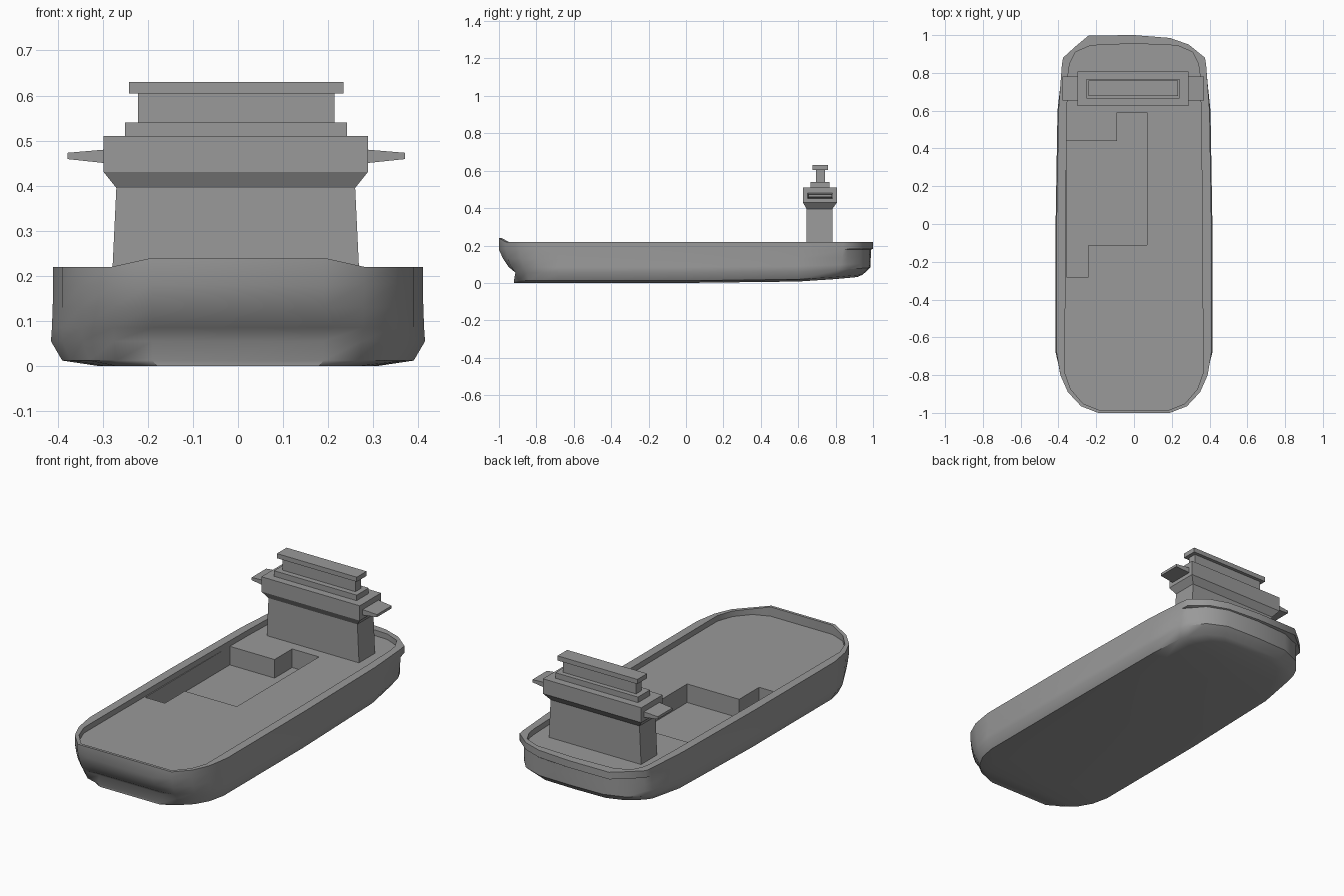
import bpy, bmesh

if "Cube" in bpy.data.objects:
    bpy.data.objects.remove(bpy.data.objects["Cube"])

# Dark grey paint shared by every part
paint = bpy.data.materials.new("dark_grey")
paint.diffuse_color = (.32, .32, .32, 1)
paint.use_nodes = True
paint.node_tree.nodes["Principled BSDF"].inputs["Base Color"].default_value = paint.diffuse_color


def make_object(name, bm):
    bmesh.ops.recalc_face_normals(bm, faces=bm.faces[:])
    mesh = bpy.data.meshes.new(name)
    bm.to_mesh(mesh)
    bm.free()
    mesh.materials.append(paint)
    ob = bpy.data.objects.new(name, mesh)
    bpy.context.collection.objects.link(ob)
    return ob


def bridge(bm, a, b):
    n = len(a)
    for i in range(n):
        j = (i + 1) % n
        bm.faces.new((a[i], a[j], b[j], b[i]))


def loft(name, rings):
    """Closed solid through rings of 3D points, with flat end caps."""
    bm = bmesh.new()
    vs = [[bm.verts.new(p) for p in r] for r in rings]
    for a, b in zip(vs, vs[1:]):
        bridge(bm, a, b)
    bm.faces.new(vs[0])
    bm.faces.new(vs[-1])
    return make_object(name, bm)


def rect(z, x0, x1, y0, y1):
    return [(x0, y0, z), (x1, y0, z), (x1, y1, z), (x0, y1, z)]


# Half outlines of the hull (bow to stern), mirrored into full rings
RAIL = [(.19, -1), (.28, -.965), (.35, -.89), (.39, -.80), (.41, -.68),
        (.41, 0), (.40, .6), (.382, .84), (.376, .88), (.29, .95), (.19, .985)]
INNER = [(.185, -.985), (.27, -.95), (.335, -.875), (.365, -.79), (.365, -.68),
         (.362, 0), (.355, .6), (.348, .80), (.34, .85), (.31, .91), (.23, .945)]
MID = [(.19, -.91), (.275, -.912), (.345, -.85), (.39, -.775), (.415, -.68),
       (.415, 0), (.405, .6), (.38, .82), (.36, .865), (.30, .935), (.19, .98)]
BILGE = [(.19, -.92), (.27, -.895), (.33, -.84), (.37, -.77), (.39, -.68),
         (.39, 0), (.38, .6), (.355, .79), (.335, .83), (.27, .90), (.18, .94)]
KEEL = [(.18, -.92), (.23, -.89), (.27, -.84), (.295, -.77), (.31, -.68),
        (.31, 0), (.30, .6), (.28, .78), (.265, .82), (.22, .88), (.15, .91)]


def blend(t):
    # bow flares towards the rail while the stern stays narrow
    out = []
    for i, (m, r) in enumerate(zip(MID, RAIL)):
        k = t if i < 8 else 0
        out.append((m[0] + (r[0] - m[0]) * k, m[1] + (r[1] - m[1]) * k))
    return out


def hull_ring(half, z, stern, port=None, sheer=False):
    def height(i, y):
        if sheer and i == 0:
            return z + .02                       # raised bow rail
        u = max(0, (y - .3) / .6)
        return z + .03 * u * u * max(0, 1 - z / .175)
    port = port or half
    ring = [(x, y, height(i, y)) for i, (x, y) in enumerate(half)]
    ring.append((0, stern, height(99, stern)))
    ring += [(-x, y, height(i, y)) for i, (x, y) in reversed(list(enumerate(port)))]
    return ring


def cap(bm, ring):
    n, h = len(ring), len(ring) // 2
    for i in range(h - 1):
        bm.faces.new((ring[i], ring[i + 1], ring[n - 2 - i], ring[n - 1 - i]))
    bm.faces.new((ring[h - 1], ring[h], ring[h + 1]))


# Hull with stern overhang, bulwark rail and sunken deck
port_rail = RAIL[:9] + [(.31, .94), (.24, .998)]
rings = [hull_ring(KEEL, 0, .915), hull_ring(BILGE, .012, .945),
         hull_ring(MID, .055, .985), hull_ring(blend(.42), .085, .987),
         hull_ring(blend(.76), .13, .988), hull_ring(blend(1), .178, .99),
         hull_ring(RAIL, .182, 1, port_rail),
         hull_ring(RAIL, .22, 1, port_rail, True),
         hull_ring(INNER, .22, .955, None, True), hull_ring(INNER, .19, .955)]
bm = bmesh.new()
vs = [[bm.verts.new(p) for p in r] for r in rings]
for a, b in zip(vs, vs[1:]):
    bridge(bm, a, b)
cap(bm, vs[0])
cap(bm, vs[-1])
bmesh.ops.remove_doubles(bm, verts=bm.verts[:], dist=.0045)
hull = make_object("hull", bm)

# Stepped cargo well sunk into the deck
WELL = [(-.357, .44), (-.09, .44), (-.09, .59), (.07, .59),
        (.07, -.11), (-.24, -.11), (-.24, -.28), (-.357, -.28)]
cutter = loft("well_cutter", [[(x, y, z) for x, y in WELL] for z in (.09, .3)])
cutter.hide_render = True
mod = hull.modifiers.new("well", 'BOOLEAN')
mod.operation = 'DIFFERENCE'
mod.solver = 'EXACT'
mod.object = cutter
bpy.context.view_layer.objects.active = hull
hull.select_set(True)
bpy.ops.object.modifier_apply(modifier="well")
bpy.data.objects.remove(cutter)
bpy.ops.object.shade_smooth_by_angle(angle=.75)

# Bridge tower: deckhouse, flared wheelhouse, stepped roof
loft("bridge_tower", [
    rect(.185, -.28, .27, .645, .782), rect(.395, -.27, .26, .645, .782),
    rect(.43, -.298, .288, .625, .807), rect(.51, -.298, .288, .625, .807),
    rect(.51, -.251, .242, .665, .767), rect(.54, -.251, .242, .665, .767),
    rect(.54, -.222, .214, .694, .742), rect(.605, -.222, .214, .694, .742),
    rect(.605, -.242, .234, .677, .76), rect(.63, -.242, .234, .677, .76)])


# Tapered bridge wings on both sides
def wing_end(x, z0, z1, y0, y1):
    return [(x, y0, z0), (x, y1, z0), (x, y1, z1), (x, y0, z1)]


for side, s in (("left", -1), ("right", 1)):
    loft("bridge_wing_" + side, [
        wing_end(s * .28 - .005, .449, .481, .65, .785),
        wing_end(s * .374 - .004, .459, .473, .655, .78)])
